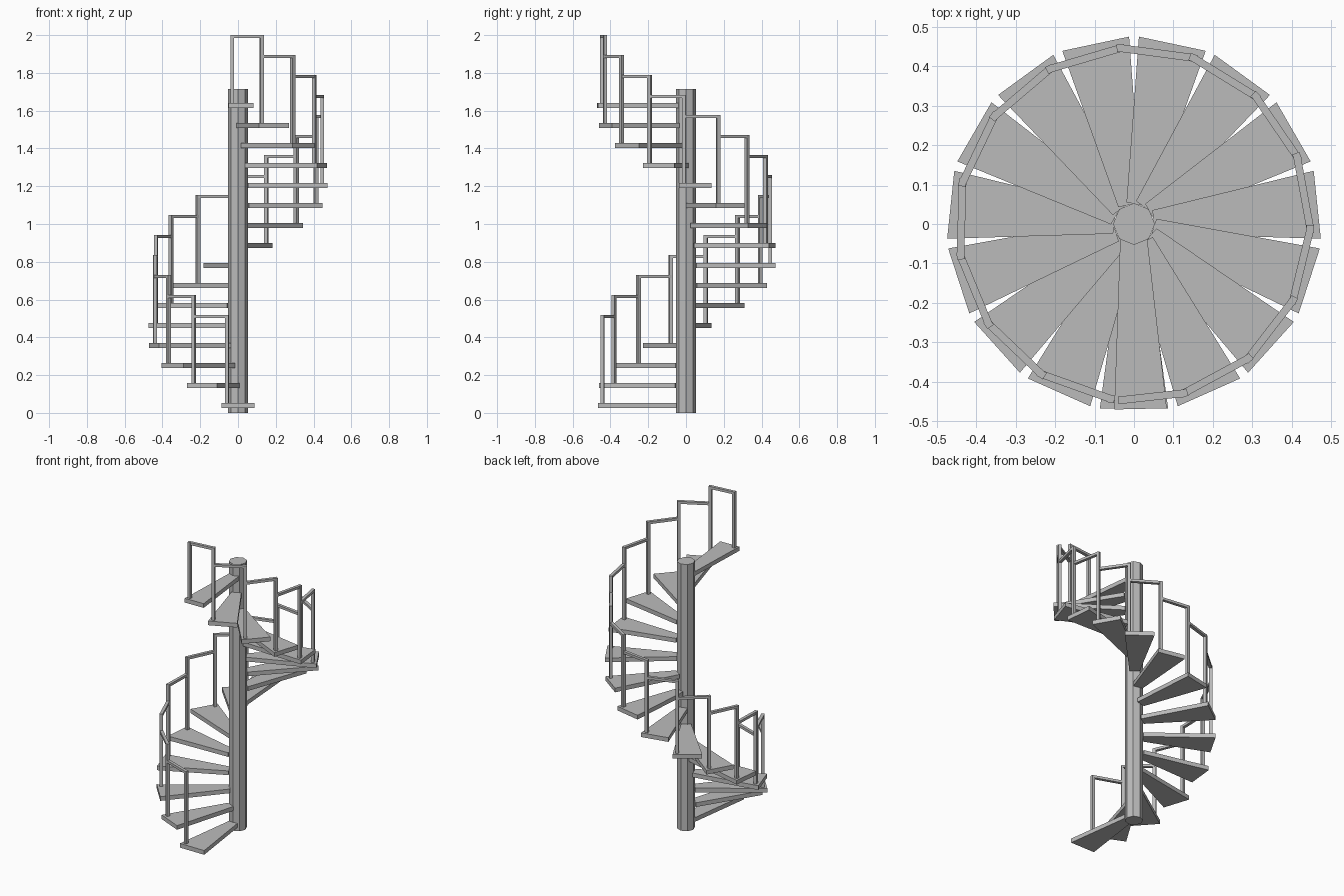
import bpy, bmesh, math
from mathutils import Vector

if "Cube" in bpy.data.objects:
    bpy.data.objects.remove(bpy.data.objects["Cube"])

STEPS = 16
TURN = math.radians(24)
RISE = 0.1058
STEP_BASE = 0.026
THICK = 0.027
RAIL_TOP = 0.519
RAIL_R = 0.447
POST = 0.019
RAIL_H = 0.016

metal = bpy.data.materials.new("grey metal")
metal.use_nodes = True
grey = (0.5, 0.5, 0.5, 1)
metal.diffuse_color = grey
metal.node_tree.nodes["Principled BSDF"].inputs["Base Color"].default_value = grey


def prism(name, outline, z0, z1):
    """Extrude a flat outline of (x, y) points from z0 up to z1."""
    bm = bmesh.new()
    face = bm.faces.new([bm.verts.new((p[0], p[1], z0)) for p in outline])
    top = bmesh.ops.extrude_face_region(bm, geom=[face])["geom"]
    for v in top:
        if isinstance(v, bmesh.types.BMVert):
            v.co.z = z1
    bmesh.ops.recalc_face_normals(bm, faces=bm.faces)
    mesh = bpy.data.meshes.new(name)
    bm.to_mesh(mesh)
    bm.free()
    mesh.materials.append(metal)
    obj = bpy.data.objects.new(name, mesh)
    bpy.context.collection.objects.link(obj)


def polar(angle, out, side=0.0):
    """Point at a distance out along an angle, shifted sideways."""
    radial = Vector((math.cos(angle), math.sin(angle)))
    return radial * out + Vector((-radial.y, radial.x)) * side


def strip(a, b, width):
    """Rectangle of a given width running from a to b."""
    d = (b - a).normalized() * width / 2
    n = Vector((-d.y, d.x))
    return [a + n, a - n, b - n, b + n]


# Central pole
prism("centre_pole", [polar(i * math.tau / 8, 0.053) for i in range(8)], 0, 1.715)

# Wedge treads, climbing clockwise; the last one is trimmed on its far side
for k in range(STEPS):
    a = -math.pi / 2 - k * TURN
    wedge = [polar(a, 0.05, -0.03), polar(a, 0.467, -0.0865),
             polar(a, 0.467, 0.0865), polar(a, 0.05, 0.03)]
    if k == STEPS - 1:
        wedge = [(-0.035, -0.04), (-0.05, -0.47), (0.083, -0.467), (0.033, -0.033)]
    z = STEP_BASE + k * RISE
    prism(f"tread_{k + 1}", wedge, z, z + THICK)

# Post positions on the outer end of each tread
spots = [polar(-math.pi / 2 - math.radians(7.6) - k * TURN, RAIL_R)
         for k in range(STEPS)]
spots[-1] = Vector((-0.03, -0.446))

# Posts, and the level handrail from each post to the next
for k, p in enumerate(spots):
    out = p.normalized() * POST / 2
    top = RAIL_TOP + min(k, STEPS - 2) * RISE
    prism(f"post_{k + 1}", strip(p - out, p + out, POST),
          STEP_BASE + k * RISE + THICK * 0.5, top)
    if k < STEPS - 1:
        prism(f"handrail_{k + 1}", strip(p, spots[k + 1], POST), top - RAIL_H, top)
